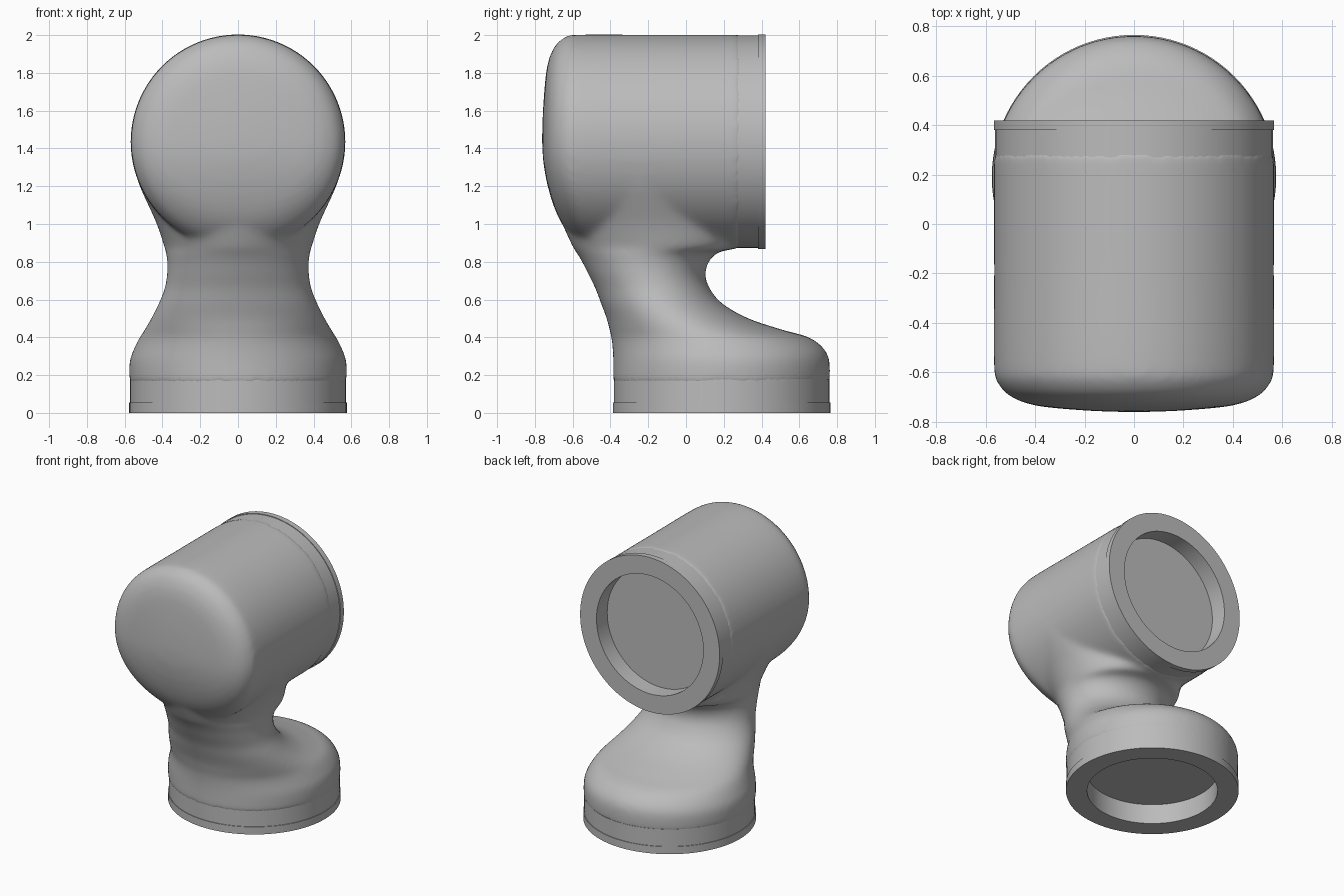
import bpy, bmesh, math
from mathutils import Matrix, Vector

cube = bpy.data.objects.get("Cube")
if cube:
    bpy.data.objects.remove(cube, do_unlink=True)

grey = bpy.data.materials.new("light grey")
grey.use_nodes = True
COLOUR = (0.5, 0.5, 0.5, 1)
grey.diffuse_color = COLOUR
grey.node_tree.nodes["Principled BSDF"].inputs["Base Color"].default_value = COLOUR

SIDES = 96
BASE_Y, HEAD_Z = 0.19, 1.435
# Turns a z-axis part so that its bottom faces the back
HEAD_FRAME = Matrix.Translation((0, 0.42, HEAD_Z)) @ Matrix.Rotation(math.radians(90), 4, "X")
BASE_FRAME = Matrix.Translation((0, BASE_Y, 0))


def skin(bm, rings):
    """Join rings of equal size with quads and cap both ends."""
    loops = [[bm.verts.new(p) for p in ring] for ring in rings]
    for a, b in zip(loops, loops[1:]):
        for i in range(SIDES):
            j = (i + 1) % SIDES
            bm.faces.new((a[i], a[j], b[j], b[i]))
    bm.faces.new(loops[0][::-1])
    bm.faces.new(loops[-1])


def oval(z, rx, ry, cy=0):
    angles = [math.tau * i / SIDES for i in range(SIDES)]
    return [Vector((rx * math.cos(a), cy + ry * math.sin(a), z)) for a in angles]


def finish(bm, name):
    bmesh.ops.recalc_face_normals(bm, faces=bm.faces)
    mesh = bpy.data.meshes.new(name)
    bm.to_mesh(mesh)
    bm.free()
    mesh.materials.append(grey)
    obj = bpy.data.objects.new(name, mesh)
    bpy.context.collection.objects.link(obj)
    return obj


def smooth_rows(rows, steps=5):
    """Catmull-Rom curve through rows of numbers."""
    pts = [Vector(r) for r in rows]
    out = []
    for i in range(len(pts) - 1):
        p0, p1, p2 = pts[max(i - 1, 0)], pts[i], pts[i + 1]
        p3 = pts[min(i + 2, len(pts) - 1)]
        for s in range(steps):
            t = s / steps
            out.append(p1 + ((p2 - p0) * t + (2 * p0 - 5 * p1 + 4 * p2 - p3) * t * t
                             + (3 * p1 - p0 - 3 * p2 + p3) * t ** 3) / 2)
    return out + [pts[-1]]


# Neck and foot: height, front edge, back edge, half width
NECK = [
    (0.15, -0.385, 0.76, 0.574), (0.27, -0.385, 0.76, 0.574),
    (0.34, -0.388, 0.73, 0.55), (0.40, -0.395, 0.65, 0.52),
    (0.44, -0.405, 0.51, 0.495), (0.50, -0.42, 0.33, 0.46),
    (0.58, -0.45, 0.19, 0.42), (0.66, -0.48, 0.125, 0.388),
    (0.73, -0.515, 0.102, 0.376), (0.80, -0.55, 0.12, 0.374),
    (0.85, -0.58, 0.17, 0.382), (0.88, -0.6, 0.26, 0.39),
    (1.0, -0.655, 0.26, 0.43), (1.1, -0.7, 0.26, 0.475),
    (1.2, -0.73, 0.25, 0.52), (1.3, -0.75, 0.25, 0.55),
    (HEAD_Z, -0.76, 0.25, 0.565),
]
bm = bmesh.new()
skin(bm, [oval(z, w, (back - front) / 2, (back + front) / 2)
          for z, front, back, w in smooth_rows(NECK)])

# Head: cylinder with a softly domed front, leaning back below the axis
DOME = [(0.13, 0.567), (0.6, 0.567), (0.99, 0.567), (1.06, 0.553), (1.115, 0.505),
        (1.155, 0.4), (1.175, 0.2), (1.182, 0.02)]
rings = []
for h, r in smooth_rows(DOME):
    ring = [HEAD_FRAME @ p for p in oval(h, r, r)]
    if h > 0.9:
        for p in ring:
            p.y += 0.12 * (max(0, HEAD_Z - p.z) / 0.567) ** 2
    rings.append(ring)
skin(bm, rings)
body = finish(bm, "elbow_body")

# Fuse neck and head into one soft skin
remesh = body.modifiers.new("fuse", "REMESH")
remesh.mode = "VOXEL"
remesh.voxel_size = 0.018
remesh.use_smooth_shade = True
soften = body.modifiers.new("soften", "SMOOTH")
soften.factor = 0.5
soften.iterations = 10


# Flanged collars with a round recess
def collar(name, frame, lip, depth, radius):
    hole = 0.435
    profile = [(depth - 0.015, 0.01), (depth - 0.015, hole), (0, hole), (0, radius),
               (lip, radius), (lip, radius - 0.005), (depth + 0.02, radius - 0.005),
               (depth + 0.02, 0.01)]
    bm = bmesh.new()
    skin(bm, [[frame @ p for p in oval(h, r, r)] for h, r in profile])
    obj = finish(bm, name)
    bpy.ops.object.select_all(action="DESELECT")
    obj.select_set(True)
    bpy.context.view_layer.objects.active = obj
    bpy.ops.object.shade_smooth_by_angle(angle=math.radians(30))


collar("base_collar", BASE_FRAME, 0.055, 0.16, 0.576)
collar("head_collar", HEAD_FRAME, 0.04, 0.14, 0.568)
